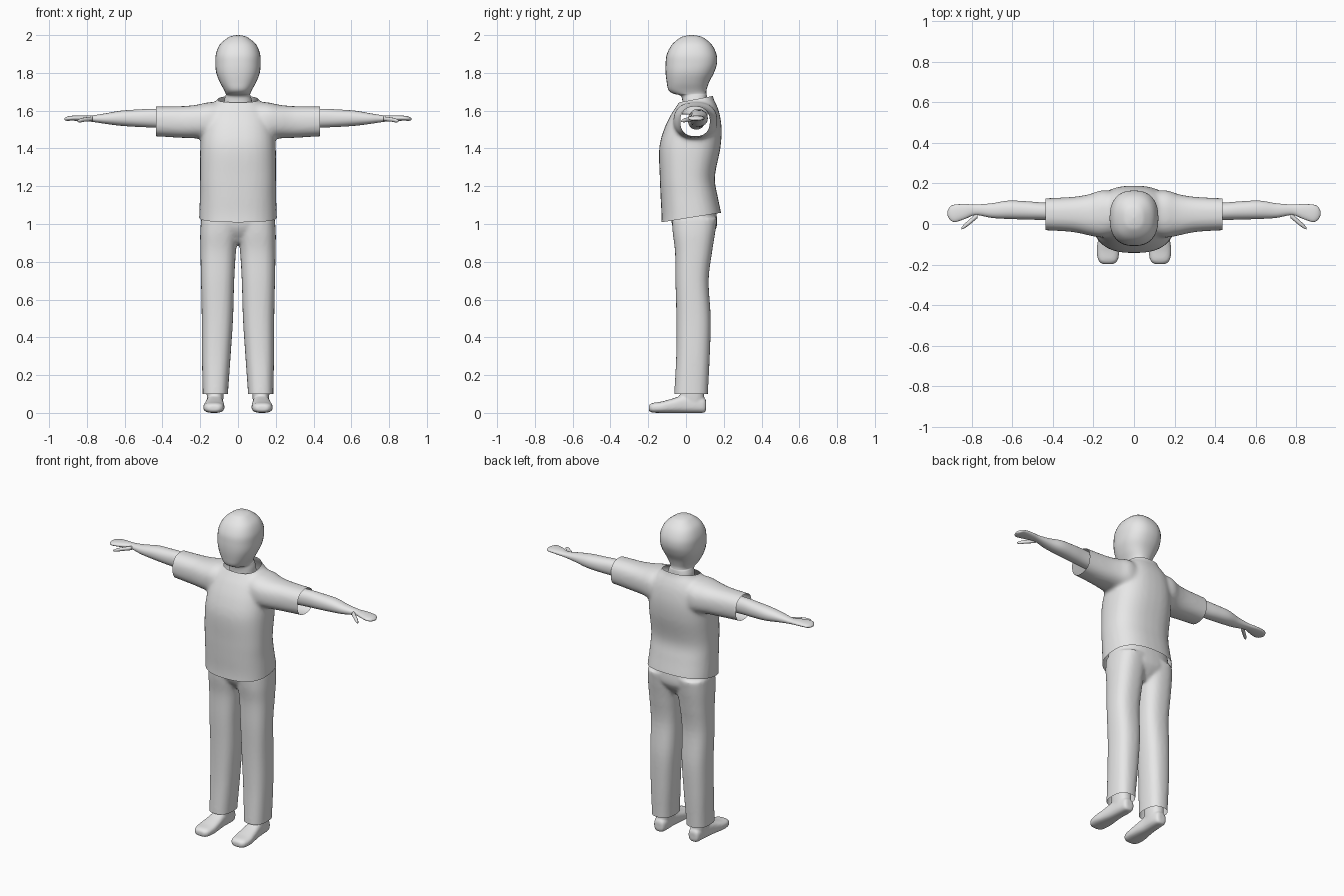
import bpy, bmesh, math
from mathutils import Vector

cube = bpy.data.objects.get("Cube")
if cube:
    bpy.data.objects.remove(cube, do_unlink=True)

grey = bpy.data.materials.new("plain_grey")
grey.use_nodes = True
colour = (0.8, 0.8, 0.8, 1)
grey.diffuse_color = colour
grey.node_tree.nodes["Principled BSDF"].inputs["Base Color"].default_value = colour


def spline(rings, steps=5):
    """Catmull-Rom interpolation through the ring parameters."""
    out = []
    last = len(rings) - 1
    for i in range(last):
        p0, p1, p2, p3 = (rings[min(max(k, 0), last)] for k in (i - 1, i, i + 1, i + 2))
        for s in range(steps):
            t = s / steps
            out.append([0.5 * (2 * b + (c - a) * t + (2 * a - 5 * b + 4 * c - d) * t * t
                               + (3 * b - a - 3 * c + d) * t ** 3)
                        for a, b, c, d in zip(p0, p1, p2, p3)])
    return out + [list(rings[-1])]


def loft(bm, axis, rings, side=1, power=2.4, count=32):
    """Closed tube of rounded sections: (position, centre a, centre b, radius a, radius b)."""
    loops = []
    for t, ca, cb, ra, rb in spline(rings):
        loop = []
        for k in range(count):
            ang = math.tau * k / count
            c, s = math.cos(ang), math.sin(ang)
            a = ca + abs(ra) * math.copysign(abs(c) ** (2 / power), c)
            b = cb + abs(rb) * math.copysign(abs(s) ** (2 / power), s)
            x, y, z = {"X": (t, a, b), "Y": (a, t, b), "Z": (a, b, t)}[axis]
            loop.append(bm.verts.new((x * side, y, z)))
        loops.append(loop)
    for lo, hi in zip(loops, loops[1:]):
        for k in range(count):
            n = (k + 1) % count
            bm.faces.new((lo[k], lo[n], hi[n], hi[k]))
    bm.faces.new(loops[0])
    bm.faces.new(loops[-1])


def finish(bm, name):
    bmesh.ops.recalc_face_normals(bm, faces=bm.faces)
    mesh = bpy.data.meshes.new(name)
    bm.to_mesh(mesh)
    bm.free()
    mesh.materials.append(grey)
    mesh.shade_smooth()
    obj = bpy.data.objects.new(name, mesh)
    bpy.context.scene.collection.objects.link(obj)
    return obj


def fuse(obj, voxel, rounds, cuts=()):
    """Merge overlapping tubes into one skin, then trim open hems with planes."""
    remesh = obj.modifiers.new("merge", "REMESH")
    remesh.mode = "VOXEL"
    remesh.voxel_size = voxel
    smooth = obj.modifiers.new("soften", "SMOOTH")
    smooth.factor = 0.5
    smooth.iterations = rounds
    graph = bpy.context.evaluated_depsgraph_get()
    mesh = bpy.data.meshes.new_from_object(obj.evaluated_get(graph))
    obj.modifiers.clear()
    bm = bmesh.new()
    bm.from_mesh(mesh)
    for point, normal in cuts:
        bmesh.ops.bisect_plane(bm, geom=bm.verts[:] + bm.edges[:] + bm.faces[:],
                               plane_co=Vector(point), plane_no=Vector(normal),
                               clear_outer=True)
    bm.to_mesh(mesh)
    bm.free()
    mesh.materials.clear()
    mesh.materials.append(grey)
    mesh.shade_smooth()
    obj.data = mesh


# Head and neck
bm = bmesh.new()
loft(bm, "Z", [
    (1.58, 0, .05, .08, .07), (1.65, 0, .047, .074, .066), (1.68, 0, .04, .066, .07),
    (1.69, 0, .02, .065, .088), (1.71, 0, .008, .074, .101), (1.75, 0, .01, .096, .112),
    (1.80, 0, .02, .115, .128), (1.85, 0, .028, .12, .136), (1.90, 0, .03, .117, .131),
    (1.95, 0, .031, .096, .105), (1.985, 0, .031, .056, .064), (1.996, 0, .031, .03, .034),
    (2.0, 0, .031, .004, .004)])
finish(bm, "head")

# Shirt: torso and sleeves
bm = bmesh.new()
loft(bm, "Z", [
    (.94, 0, .035, .207, .17), (1.04, 0, .03, .206, .16), (1.15, 0, .016, .202, .151),
    (1.25, 0, .007, .201, .146), (1.40, 0, .02, .2, .162), (1.50, 0, .036, .19, .153),
    (1.58, 0, .05, .17, .129), (1.63, 0, .058, .14, .104), (1.67, 0, .06, .1, .084),
    (1.74, 0, .06, .085, .075)], power=2.5)
for side in (-1, 1):
    loft(bm, "X", [
        (.05, .05, 1.53, .1, .115), (.15, .05, 1.545, .117, .1), (.22, .045, 1.542, .102, .089),
        (.30, .047, 1.54, .087, .084), (.435, .048, 1.543, .079, .079),
        (.50, .048, 1.543, .079, .079)], side)
shirt = finish(bm, "shirt")
fuse(shirt, .01, 12, [
    ((0, -.125, 1.01), (0, .16, -1)),
    ((0, -.03, 1.645), (0, -.19, 1)),
    ((.435, 0, 0), (1, 0, 0)),
    ((-.435, 0, 0), (-1, 0, 0))])

# Trousers: pelvis and two legs
bm = bmesh.new()
loft(bm, "Z", [
    (.90, 0, .045, .05, .06), (.95, 0, .045, .12, .1), (1.0, 0, .045, .185, .12),
    (1.1, 0, .035, .185, .12), (1.16, 0, .03, .17, .11)])
for side in (-1, 1):
    loft(bm, "Z", [
        (.02, .12, .027, .066, .088), (.10, .12, .027, .067, .089), (.30, .115, .037, .076, .089),
        (.50, .109, .04, .083, .091), (.70, .108, .032, .088, .088), (.85, .105, .04, .094, .098),
        (.95, .1, .042, .1, .112), (1.03, .095, .045, .1, .12)], side, power=2.5)
trousers = finish(bm, "trousers")
fuse(trousers, .01, 6, [((0, 0, .1), (0, 0, -1))])

for side, label in ((1, "left"), (-1, "right")):
    # Forearm and flat hand
    bm = bmesh.new()
    loft(bm, "X", [
        (.25, .055, 1.55, .045, .05), (.435, .062, 1.56, .043, .05), (.53, .067, 1.56, .045, .046),
        (.62, .07, 1.56, .045, .04), (.70, .066, 1.558, .036, .028), (.78, .07, 1.558, .026, .016),
        (.83, .062, 1.56, .036, .015), (.88, .053, 1.56, .043, .013),
        (.905, .053, 1.557, .034, .011), (.918, .053, 1.555, .012, .005)], side, power=2.2)
    finish(bm, label + "_arm")

    # Thumb
    bm = bmesh.new()
    loft(bm, "X", [
        (.77, .045, 1.557, .015, .012), (.81, .01, 1.553, .013, .011),
        (.835, -.01, 1.548, .011, .01), (.85, -.022, 1.545, .005, .005)],
        side, power=2, count=16)
    finish(bm, label + "_thumb")

    # Shoe with ankle
    bm = bmesh.new()
    loft(bm, "Y", [
        (-.197, .128, .025, .028, .014), (-.178, .128, .027, .048, .025),
        (-.13, .128, .03, .056, .03), (-.07, .125, .038, .051, .038),
        (-.01, .123, .047, .044, .047), (.06, .12, .045, .041, .045),
        (.097, .12, .04, .034, .038), (.107, .12, .04, .02, .022)], side, power=2.7)
    loft(bm, "Z", [
        (.04, .121, .032, .04, .064), (.10, .121, .032, .045, .064),
        (.17, .121, .032, .045, .06)], side)
    fuse(finish(bm, label + "_shoe"), .006, 3)
